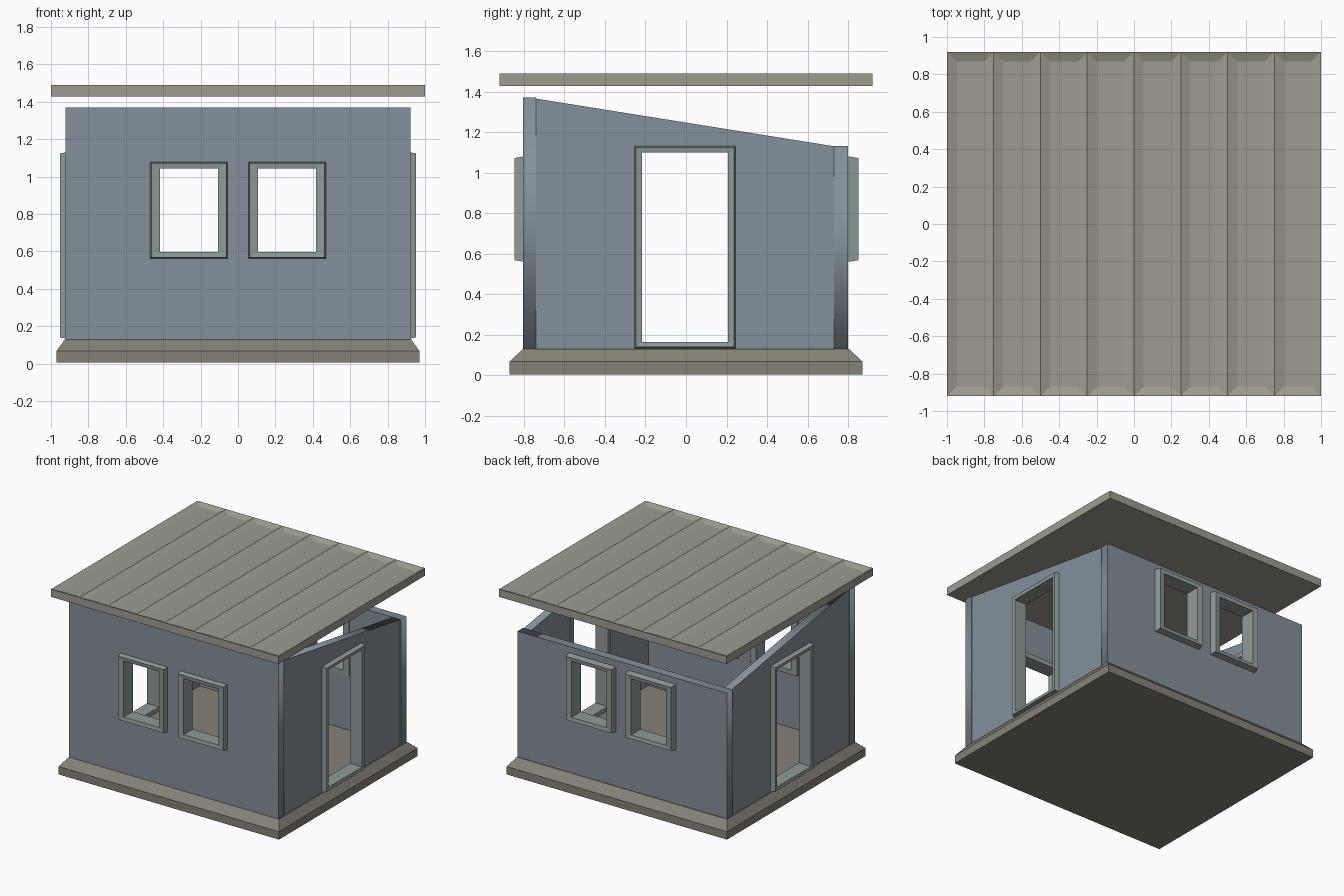
import bpy, bmesh
from math import radians

if "Cube" in bpy.data.objects:
    bpy.data.objects.remove(bpy.data.objects["Cube"])


def material(name, rgb):
    m = bpy.data.materials.new(name)
    m.diffuse_color = (*rgb, 1)
    m.use_nodes = True
    m.node_tree.nodes["Principled BSDF"].inputs["Base Color"].default_value = m.diffuse_color
    return m


WALL = material("wall_blue", (0.23, 0.28, 0.32))
TRIM = material("trim_green", (0.27, 0.33, 0.32))
ROOF = material("roof_tan", (0.34, 0.33, 0.28))
BASE = material("base_tan", (0.23, 0.22, 0.18))


def finish(name, bm, mat):
    bmesh.ops.remove_doubles(bm, verts=bm.verts, dist=1e-5)
    bmesh.ops.recalc_face_normals(bm, faces=bm.faces)
    me = bpy.data.meshes.new(name)
    bm.to_mesh(me)
    bm.free()
    me.materials.append(mat)
    ob = bpy.data.objects.new(name, me)
    bpy.context.collection.objects.link(ob)
    return ob


def rect(u0, u1, v0, v1):
    return [(u0, v0), (u1, v0), (u1, v1), (u0, v1)]


def wall(name, outline, holes, depth, thick, side):
    """Flat outline with holes, extruded and stood upright."""
    cu = bpy.data.curves.new(name, 'CURVE')
    cu.dimensions = '2D'
    cu.fill_mode = 'BOTH'
    cu.extrude = thick / 2
    for loop in [outline] + holes:
        sp = cu.splines.new('POLY')
        sp.points.add(len(loop) - 1)
        for p, (u, v) in zip(sp.points, loop):
            p.co = (u, v, 0, 1)
        sp.use_cyclic_u = True
    tmp = bpy.data.objects.new(name + "_outline", cu)
    bpy.context.collection.objects.link(tmp)
    bpy.context.view_layer.update()
    me = bpy.data.meshes.new_from_object(
        tmp.evaluated_get(bpy.context.evaluated_depsgraph_get()))
    bpy.data.objects.remove(tmp)
    bm = bmesh.new()
    bm.from_mesh(me)
    for v in bm.verts:
        u, z, d = v.co
        v.co = (depth + d, u, z) if side else (u, depth + d, z)
    return finish(name, bm, WALL)


def frame(name, outer, inner, d_in, d_out, sign, side):
    """Rectangular trim swept from four rings, slightly tapered outwards."""
    t = 0.008
    a, b, c, d = outer
    taper = (a + t, b - t, c + t, d - t)
    bm = bmesh.new()
    rings = []
    for r, dep in ((inner, d_in), (outer, d_in), (outer, d_in + (d_out - d_in) * 0.6),
                   (taper, d_out), (inner, d_out - 0.005)):
        rings.append([bm.verts.new((sign * dep, u, z) if side else (u, sign * dep, z))
                      for u, z in rect(*r)])
    for i, r in enumerate(rings):
        n = rings[(i + 1) % len(rings)]
        for j in range(4):
            k = (j + 1) % 4
            bm.faces.new((r[j], r[k], n[k], n[j]))
    finish(name, bm, TRIM)


# Foundation slab with sloped upper edge
bm = bmesh.new()
rings = [[bm.verts.new((x, y, z)) for x, y in rect(-w, w, -l, l)]
         for w, l, z in ((0.97, 0.87, 0.005), (0.97, 0.87, 0.068), (0.925, 0.805, 0.13))]
bm.faces.new(rings[0])
bm.faces.new(rings[-1])
for r, n in zip(rings, rings[1:]):
    for j in range(4):
        k = (j + 1) % 4
        bm.faces.new((r[j], r[k], n[k], n[j]))
finish("foundation", bm, BASE)

# Walls: tall front, low back, sloping sides
win_holes = [rect(-0.44, -0.09, 0.58, 1.06), rect(0.09, 0.44, 0.58, 1.06)]
wall("front_wall", rect(-0.922, 0.922, 0.13, 1.37), win_holes, -0.7725, 0.065, False)
wall("back_wall", rect(-0.922, 0.922, 0.13, 1.13), win_holes, 0.765, 0.07, False)
slope = [(-0.74, 0.13), (0.73, 0.13), (0.73, 1.13), (-0.74, 1.365)]
door_hole = [rect(-0.235, 0.225, 0.145, 1.115)]
for s, nm in ((-1, "left"), (1, "right")):
    wall(nm + "_wall", slope, door_hole, s * 0.882, 0.066, True)
    # Door trim
    frame(nm + "_door_frame", (-0.255, 0.245, 0.132, 1.132), (-0.218, 0.208, 0.165, 1.098),
          0.84, 0.952, s, True)

# Window trim, two in front and two at the back
for s, nm, out in ((-1, "front", 0.845), (1, "back", 0.85)):
    for side, x in (("left", -0.2625), ("right", 0.2625)):
        frame(f"{nm}_{side}_window_frame", (x - 0.208, x + 0.208, 0.56, 1.08),
              (x - 0.155, x + 0.155, 0.597, 1.042), 0.725, out, s, False)

# Roof slab with eight recessed panels
bm = bmesh.new()
Y, top, bot = 0.92, 1.49, 1.428
for i in range(8):
    x0, x1 = -1 + i * 0.25, -0.75 + i * 0.25
    o = [bm.verts.new((x, y, top)) for x, y in rect(x0, x1, -Y, Y)]
    p = [bm.verts.new((x, y, top - 0.018))
         for x, y in rect(x0 + 0.05, x1 - 0.05, -Y + 0.05, Y - 0.05)]
    b = [bm.verts.new((x, y, bot)) for x, y in rect(x0, x1, -Y, Y)]
    bm.faces.new(p)
    bm.faces.new(b[::-1])
    for j in range(4):
        k = (j + 1) % 4
        bm.faces.new((o[j], o[k], p[k], p[j]))
        if j in (0, 2) or (j == 3 and i == 0) or (j == 1 and i == 7):
            bm.faces.new((b[j], b[k], o[k], o[j]))
finish("roof", bm, ROOF)
